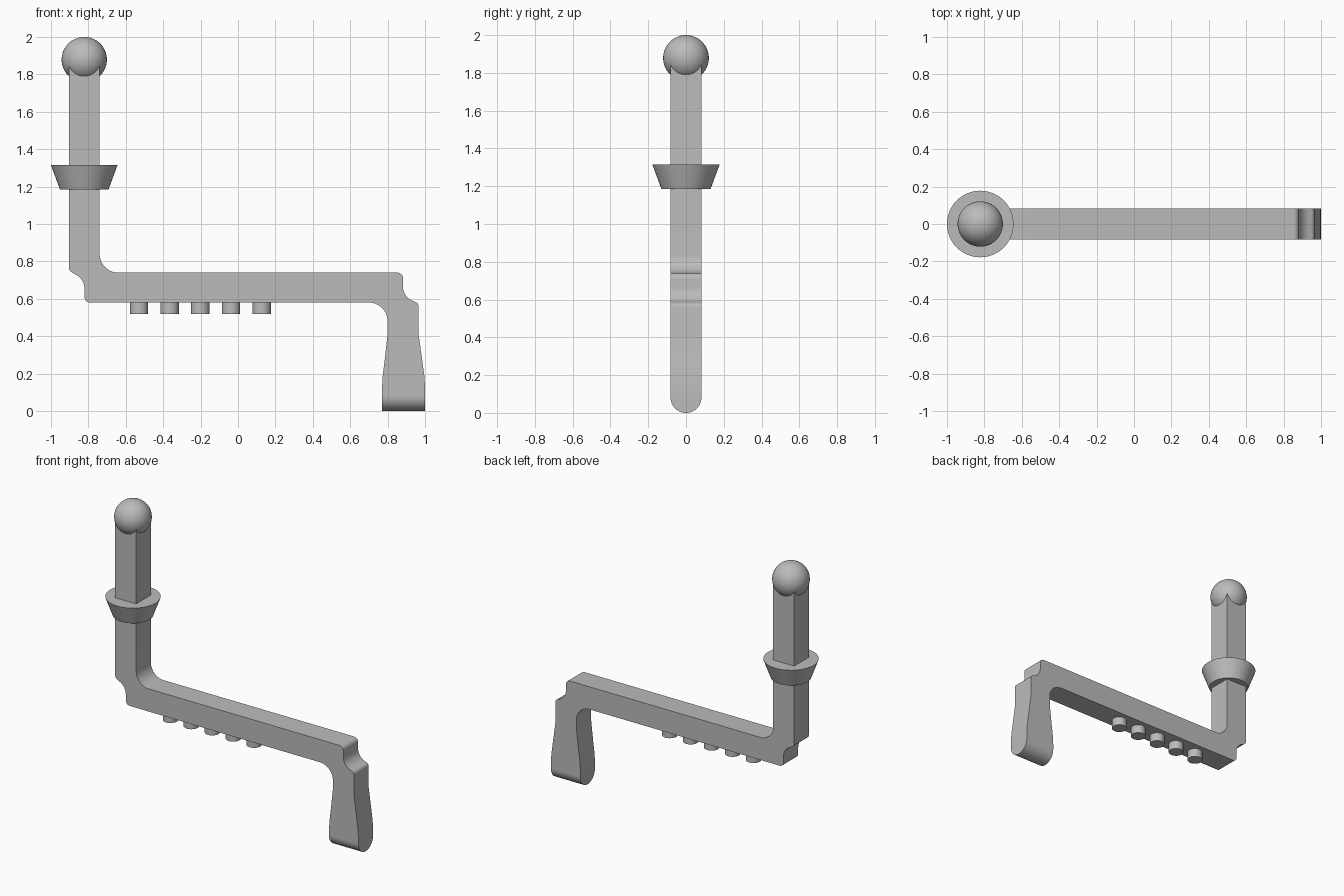
import bpy, bmesh, math

cube = bpy.data.objects.get("Cube")
if cube:
    bpy.data.objects.remove(cube, do_unlink=True)

grey = bpy.data.materials.new("plain_grey")
grey.use_nodes = True
grey.diffuse_color = (0.5, 0.5, 0.5, 1)
grey.node_tree.nodes["Principled BSDF"].inputs["Base Color"].default_value = (0.5, 0.5, 0.5, 1)

HALF = 0.082      # half thickness of the bar
POST_X = -0.822   # axis of the upright post


def finish(ob, name, angle=25):
    ob.name = ob.data.name = name
    ob.data.materials.append(grey)
    bpy.ops.object.select_all(action='DESELECT')
    ob.select_set(True)
    bpy.context.view_layer.objects.active = ob
    bpy.ops.object.shade_smooth_by_angle(angle=math.radians(angle))


def arc(cx, cz, r, start, end, n=10):
    """Points on an arc, angles in degrees."""
    angles = [math.radians(start + (end - start) * i / n) for i in range(n + 1)]
    return [(cx + r * math.cos(a), cz + r * math.sin(a)) for a in angles]


def prism(name, points, place, offset):
    """Extrude a flat outline; place maps outline points to 3D."""
    bm = bmesh.new()
    face = bm.faces.new([bm.verts.new(place(u, v)) for u, v in points])
    new = bmesh.ops.extrude_face_region(bm, geom=[face])["geom"]
    bmesh.ops.translate(bm, vec=offset, verts=[g for g in new if isinstance(g, bmesh.types.BMVert)])
    bmesh.ops.recalc_face_normals(bm, faces=bm.faces)
    me = bpy.data.meshes.new(name)
    bm.to_mesh(me)
    bm.free()
    ob = bpy.data.objects.new(name, me)
    bpy.context.collection.objects.link(ob)
    finish(ob, name)


def cone(name, x, z0, z1, r0, r1):
    bpy.ops.mesh.primitive_cone_add(vertices=64, radius1=r0, radius2=r1,
                                    depth=z1 - z0, location=(x, 0, (z0 + z1) / 2))
    finish(bpy.context.object, name)


# Cranked bar: post, horizontal run and flared leg in one outline
left, right = POST_X - HALF, POST_X + HALF
outline = [(left, 1.86)]
outline += arc(left + 0.025, 0.765, 0.025, 180, 250, 5)      # stepped outer corner
outline += arc(left, 0.655, 0.083, 70, 0)
outline += arc(-0.791, 0.61, 0.03, 180, 270, 6)
outline += arc(0.70, 0.48, 0.10, 90, 0)                      # inner bend above the leg
outline += [(0.80, 0.415), (0.784, 0.27), (0.774, 0.19), (0.77, 0.13), (0.77, HALF)]
outline += [(1.0, HALF), (1.0, 0.13), (0.996, 0.19), (0.985, 0.27), (0.965, 0.415)]
outline += arc(0.94, 0.56, 0.025, 0, 70, 5)                  # stepped outer corner
outline += arc(0.965, 0.666, 0.083, 250, 180)
outline += arc(0.852, 0.71, 0.03, 0, 90, 6)
outline += arc(right + 0.10, 0.84, 0.10, 270, 180)           # inner bend beside the post
outline += [(right, 1.86)]
prism("cranked_bar", outline, lambda u, v: (u, -HALF, v), (0, 2 * HALF, 0))

# Rounded end of the leg
prism("leg_foot", arc(0, HALF, HALF, 180, 360, 32),
      lambda u, v: (0.77, u, v), (0.23, 0, 0))

# Ball knob on top of the post
bpy.ops.mesh.primitive_uv_sphere_add(segments=64, ring_count=32, radius=0.121,
                                     location=(POST_X, 0, 1.879))
finish(bpy.context.object, "ball_knob", 60)

# Flared collar round the post
cone("collar", POST_X, 1.185, 1.315, 0.13, 0.178)

# Row of pegs under the bar
for i in range(5):
    cone(f"peg_{i + 1}", -0.529 + 0.164 * i, 0.52, 0.60, 0.049, 0.049)
